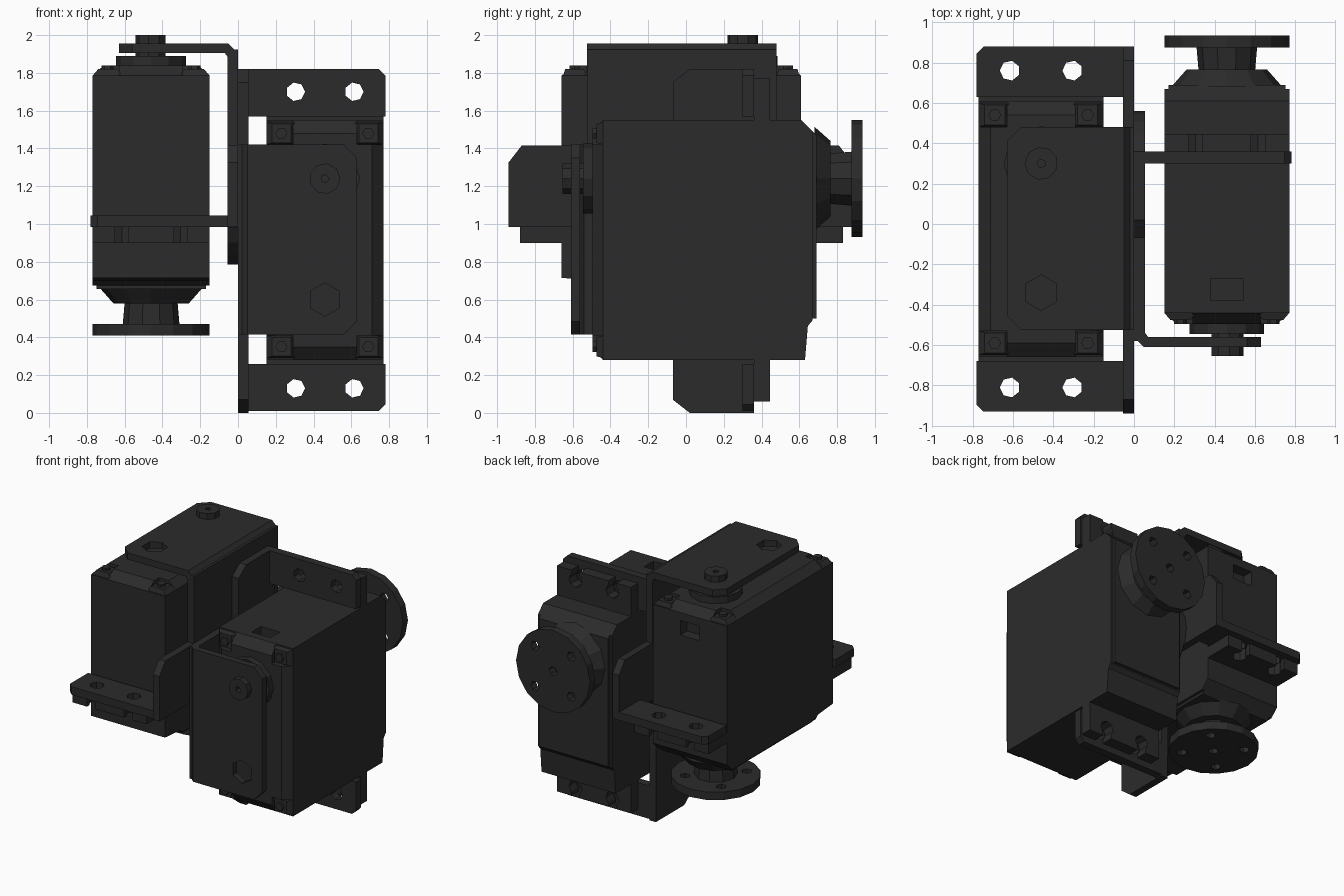
import bpy, bmesh
from math import pi, cos, sin
from mathutils import Matrix

if "Cube" in bpy.data.objects:
    bpy.data.objects.remove(bpy.data.objects["Cube"])

mat = bpy.data.materials.new("dark_grey")
mat.diffuse_color = (0.024, 0.024, 0.024, 1)
mat.use_nodes = True
mat.node_tree.nodes["Principled BSDF"].inputs["Base Color"].default_value = mat.diffuse_color

# The upright actuator is modelled in place; the second is its mirrored, turned copy
FLIP = Matrix(((-1, 0, 0, 0), (0, 0, 1, -0.94), (0, -1, 0, 1.345), (0, 0, 0, 1)))
U, L, MID = 0.46, 1.24, 0.915     # shaft x, shaft z, body mid-height


def place(name, bm):
    bmesh.ops.recalc_face_normals(bm, faces=bm.faces)
    for prefix, m in (("right_", None), ("left_", FLIP)):
        if m:
            bm.transform(m)
            bmesh.ops.reverse_faces(bm, faces=bm.faces)
        me = bpy.data.meshes.new(prefix + name)
        bm.to_mesh(me)
        me.materials.append(mat)
        bpy.context.collection.objects.link(bpy.data.objects.new(prefix + name, me))
    bm.free()


def circle(cx, cy, r, n, a0=0):
    return [(cx + r * cos(a0 + 2 * pi * i / n), cy + r * sin(a0 + 2 * pi * i / n)) for i in range(n)]


def rect(x0, x1, y0, y1):
    return [(x0, y0), (x1, y0), (x1, y1), (x0, y1)]


def prism(name, axis, a, b, outline, holes=()):
    """Outline with holes, extruded along an axis from a to b."""
    bm = bmesh.new()

    def pt(p, q):
        return {"x": (q, *p), "y": (p[0], q, p[1]), "z": (*p, q)}[axis]
    edges = []
    for loop in (outline, *holes):
        vs = [bm.verts.new(pt(p, a)) for p in loop]
        edges += [bm.edges.new((v, vs[i - 1])) for i, v in enumerate(vs)]
    bmesh.ops.triangle_fill(bm, edges=edges, use_beauty=True)
    res = bmesh.ops.extrude_face_region(bm, geom=bm.faces[:], use_keep_orig=True)
    top = [v for v in res["geom"] if isinstance(v, bmesh.types.BMVert)]
    bmesh.ops.translate(bm, verts=top, vec=pt((0, 0), b - a))
    bmesh.ops.recalc_face_normals(bm, faces=bm.faces)
    bmesh.ops.dissolve_limit(bm, angle_limit=0.01, verts=bm.verts, edges=bm.edges)
    place(name, bm)


def loft(name, rings):
    """Capped skin through (y, outline) rings."""
    bm = bmesh.new()
    loops = [[bm.verts.new((x, y, z)) for x, z in pts] for y, pts in rings]
    n = len(loops[0])
    for r, s in zip(loops, loops[1:]):
        for i in range(n):
            bm.faces.new((r[i - 1], r[i], s[i], s[i - 1]))
    bm.faces.new(loops[0])
    bm.faces.new(loops[-1])
    place(name, bm)


def both_ends(z):
    return ((z, 1), (2 * MID - z, -1))


# Actuator body, with a square cable port in its upper end
prism("body", "z", 0.28, 1.47, rect(0.15, 0.77, -0.44, 0.46))
prism("body_end", "z", 1.47, 1.55, rect(0.15, 0.77, -0.44, 0.46), [rect(0.38, 0.54, -0.38, -0.27)])

# Gear case: stepped at the foot, bevelled at the head
prism("gear_case", "x", 0.15, 0.77,
      [(0.46, 0.28), (0.63, 0.28), (0.645, 0.46), (0.67, 0.49), (0.67, 1.49), (0.61, 1.55), (0.46, 1.55)])
prism("gear_lid", "x", 0.17, 0.75, [(0.66, 0.5), (0.69, 0.5), (0.69, 1.47), (0.66, 1.5)])

# Rear cap: raised centre, sloped ends, corner pads and screws
loft("rear_cap", [(-0.44, rect(0.15, 0.77, 0.41, 1.42)), (-0.495, rect(0.21, 0.71, 0.41, 1.42))])
for end, s in both_ends(1.55):
    prism("cap_slope", "x", 0.29, 0.63,
          [(-0.44, end), (-0.455, end - s * 0.02), (-0.495, end - s * 0.07), (-0.495, end - s * 0.13), (-0.44, end - s * 0.13)])
    for x in (0.23, 0.69):
        z = end - s * 0.07
        loft("corner_pad", [(-0.44, rect(x - 0.08, x + 0.08, z - 0.06, z + 0.06)),
                            (-0.475, rect(x - 0.05, x + 0.05, z - 0.05, z + 0.05))])
        prism("cap_screw", "y", -0.495, -0.47, circle(x, z, 0.032, 6))

# Rear bearing and pivot
prism("rear_bearing", "y", -0.545, -0.49, circle(U, L, 0.185, 12))
prism("pivot_pin", "y", -0.655, -0.54, circle(U, L, 0.082, 9), [circle(U, L, 0.022, 5)])

# Output shaft collar, neck and round horn
loft("shaft_collar", [(y, circle(U, L, r, 12)) for y, r in ((0.68, 0.275), (0.765, 0.2))])
loft("shaft_neck", [(y, circle(U, L, r, 10)) for y, r in ((0.76, 0.14), (0.875, 0.15))])
horn_holes = [circle(U, L, 0.035, 6)] + [circle(*p, 0.036, 6) for p in circle(U, L, 0.215, 4, pi / 4)]
prism("horn", "y", 0.875, 0.935, circle(U, L, 0.31, 16), horn_holes)

# Mounting ears with open keyhole slots, and the bracket tabs bolted to them
for end, s in both_ends(1.77):
    outline = [(0.15, end - s * 0.24), (0.15, end)]
    for x in (0.305, 0.615):
        outline.append((x - 0.035, end))
        outline += [(x + 0.055 * cos(a), end - s * 0.07 + s * 0.055 * sin(a))
                    for a in [pi * (0.72 + i * 1.56 / 6) for i in range(7)]]
        outline.append((x + 0.035, end))
    outline += [(0.77, end), (0.77, end - s * 0.24)]
    prism("mounting_ear", "y", 0.36, 0.445, outline)

    tip = end + s * 0.05
    prism("bracket_tab", "y", 0.30, 0.36,
          [(0.0, tip - s * 0.25), (0.0, tip), (0.745, tip), (0.78, tip - s * 0.035), (0.78, tip - s * 0.25)],
          [circle(x, tip - s * 0.12, 0.05, 7) for x in (0.305, 0.615)])

# Bracket side wall: wide wings at the tabs, round lobe behind them
lobe = [(0.25 + 0.31 * cos(a), 1.10 + 0.31 * sin(a)) for a in [-1.2 + 0.3 * i for i in range(9)]]
prism("bracket_side", "x", 0.0, 0.055,
      [(-0.58, 0.415), (-0.07, 0.415), (-0.07, 0.07), (0.02, 0.0), (0.36, 0.0)] + lobe +
      [(0.36, 1.82), (0.02, 1.82), (-0.07, 1.75), (-0.07, 1.42), (-0.58, 1.42)])

# Bracket rear arm, with a bevelled bend and a round hole
prism("bracket_arm", "y", -0.61, -0.56,
      [(0.05, 0.415), (0.56, 0.415), (0.63, 0.485), (0.63, 1.35), (0.56, 1.42), (0.05, 1.42)],
      [circle(U, 0.6, 0.088, 6, pi / 6)])
prism("bracket_bend", "z", 0.415, 1.42, [(0.0, -0.56), (0.05, -0.61), (0.07, -0.61), (0.07, -0.56), (0.055, -0.54), (0.0, -0.54)])
